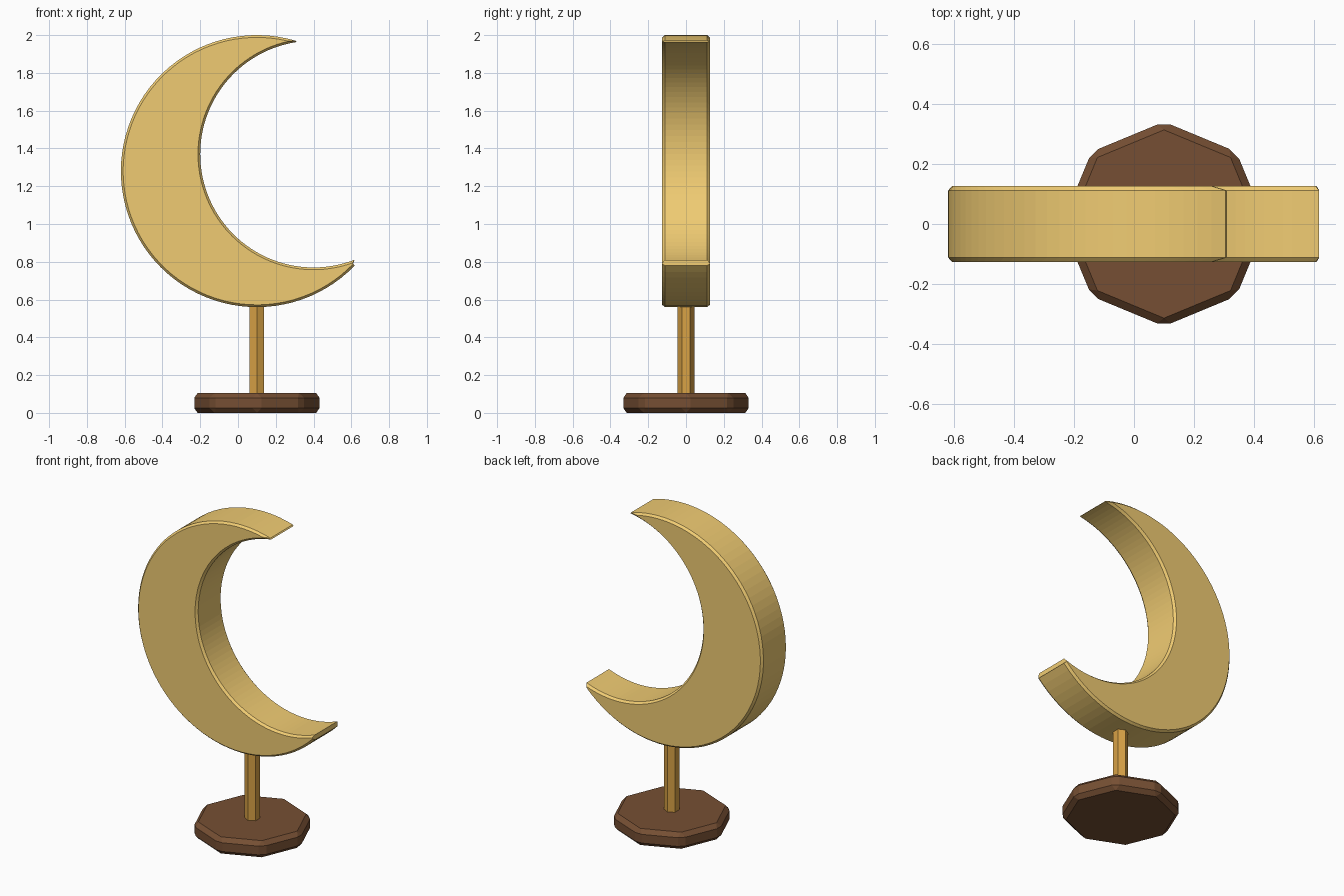
import bpy, bmesh
from math import sin, cos, radians
from mathutils import Matrix

if "Cube" in bpy.data.objects:
    bpy.data.objects.remove(bpy.data.objects["Cube"])


def finish(name, bm, color):
    bmesh.ops.recalc_face_normals(bm, faces=bm.faces)
    me = bpy.data.meshes.new(name)
    bm.to_mesh(me)
    bm.free()
    ob = bpy.data.objects.new(name, me)
    bpy.context.collection.objects.link(ob)
    mat = bpy.data.materials.new(name + "_material")
    mat.diffuse_color = (*color, 1)
    mat.use_nodes = True
    mat.node_tree.nodes["Principled BSDF"].inputs["Base Color"].default_value = mat.diffuse_color
    me.materials.append(mat)
    return ob


def prism(sides, radius, z0, z1):
    # upright prism on the stand axis, one corner facing the front
    bm = bmesh.new()
    turn = Matrix.Translation((0.1, 0, (z0 + z1) / 2)) @ Matrix.Rotation(radians(90), 4, 'Z')
    bmesh.ops.create_cone(bm, cap_ends=True, segments=sides, radius1=radius, radius2=radius,
                          depth=z1 - z0, matrix=turn)
    # put a corner exactly on the -y axis
    far = max(bm.verts, key=lambda v: v.co.y)
    if abs(far.co.x - 0.1) > 1e-4:
        bmesh.ops.rotate(bm, verts=bm.verts, cent=(0.1, 0, 0),
                         matrix=Matrix.Rotation(radians(180 / sides), 3, 'Z'))
    return bm


def arc(cx, cz, r, a0, a1, t):
    a = radians(a0 + (a1 - a0) * t)
    return cx + r * cos(a), cz + r * sin(a)


# Crescent: chamfered cross-section swept between an outer and an inner arc
N = 64
bm = bmesh.new()
rings = []
for i in range(N + 1):
    t = i / N
    outer = arc(0.1, 1.28, 0.72, 73.5, 316, t)
    outer_in = arc(0.1, 1.28, 0.708, 77, 316, t)
    inner = arc(0.4, 1.37, 0.60, 98.6, 291.2, t)
    inner_in = arc(0.4, 1.37, 0.612, 103, 289.7, t)
    loop = [(outer, -0.112), (outer, 0.112), (outer_in, 0.126), (inner_in, 0.126),
            (inner, 0.112), (inner, -0.112), (inner_in, -0.126), (outer_in, -0.126)]
    rings.append([bm.verts.new((p[0], y, p[1])) for p, y in loop])
for a, b in zip(rings, rings[1:]):
    for k in range(8):
        j = (k + 1) % 8
        bm.faces.new((a[k], a[j], b[j], b[k]))
bm.faces.new(rings[0])
bm.faces.new(rings[-1])
finish("crescent", bm, (0.87, 0.60, 0.17))

# Hexagonal post
finish("post", prism(6, 0.044, 0.09, 0.59), (0.69, 0.36, 0.06))

# Octagonal base with every edge chamfered
bm = prism(8, 0.341, 0.0, 0.105)
bmesh.ops.bevel(bm, geom=bm.edges[:], offset=0.025, segments=1, profile=0.5,
                affect='EDGES', clamp_overlap=True)
finish("base", bm, (0.18, 0.078, 0.033))
